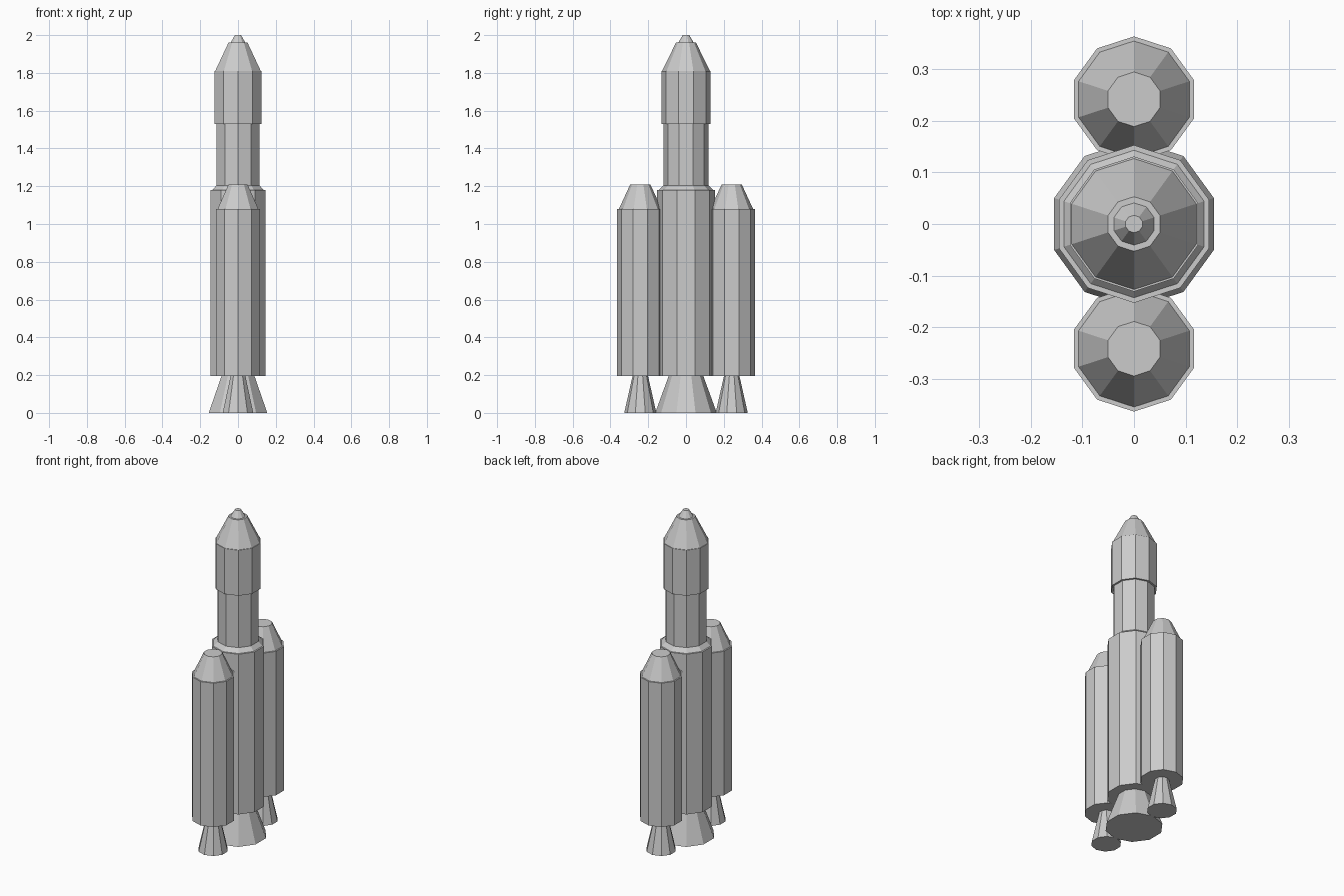
import bpy, bmesh, math

if "Cube" in bpy.data.objects:
    bpy.data.objects.remove(bpy.data.objects["Cube"])

SIDES = 10


def lathe(name, profile, y=0.0):
    """Closed ten-sided solid from (radius, z) rings, one corner pointing along y."""
    bm = bmesh.new()
    rings = []
    for r, z in profile:
        angles = [math.pi / 2 + 2 * math.pi * i / SIDES for i in range(SIDES)]
        rings.append([bm.verts.new((r * math.cos(a), r * math.sin(a), z)) for a in angles])
    for low, high in zip(rings, rings[1:]):
        for i in range(SIDES):
            j = (i + 1) % SIDES
            bm.faces.new((low[i], low[j], high[j], high[i]))
    bm.faces.new(rings[0][::-1])
    bm.faces.new(rings[-1])
    mesh = bpy.data.meshes.new(name)
    bm.to_mesh(mesh)
    bm.free()
    obj = bpy.data.objects.new(name, mesh)
    obj.location.y = y
    bpy.context.collection.objects.link(obj)
    return obj


# Central stack, bottom to top
lathe("core_nozzle", [(0.163, 0), (0.09, 0.2)])
lathe("core_stage", [(0.153, 0.195), (0.153, 0.3), (0.153, 0.56), (0.153, 1.01), (0.153, 1.18)])
lathe("stage_adapter", [(0.143, 1.18), (0.119, 1.205)])
lathe("upper_stage", [(0.119, 1.205), (0.119, 1.53)])
lathe("fairing", [(0.131, 1.53), (0.131, 1.715), (0.131, 1.81), (0.127, 1.81), (0.053, 1.96)])
lathe("nose_tip", [(0.041, 1.96), (0.017, 2.0)])

# Side boosters, front and back
for side, y in (("front", -0.242), ("back", 0.242)):
    lathe(side + "_booster_nozzle", [(0.085, 0), (0.04, 0.2)], y)
    lathe(side + "_booster_body", [(0.122, 0.195), (0.122, 1.08)], y)
    lathe(side + "_booster_nose", [(0.113, 1.08), (0.053, 1.21)], y)
